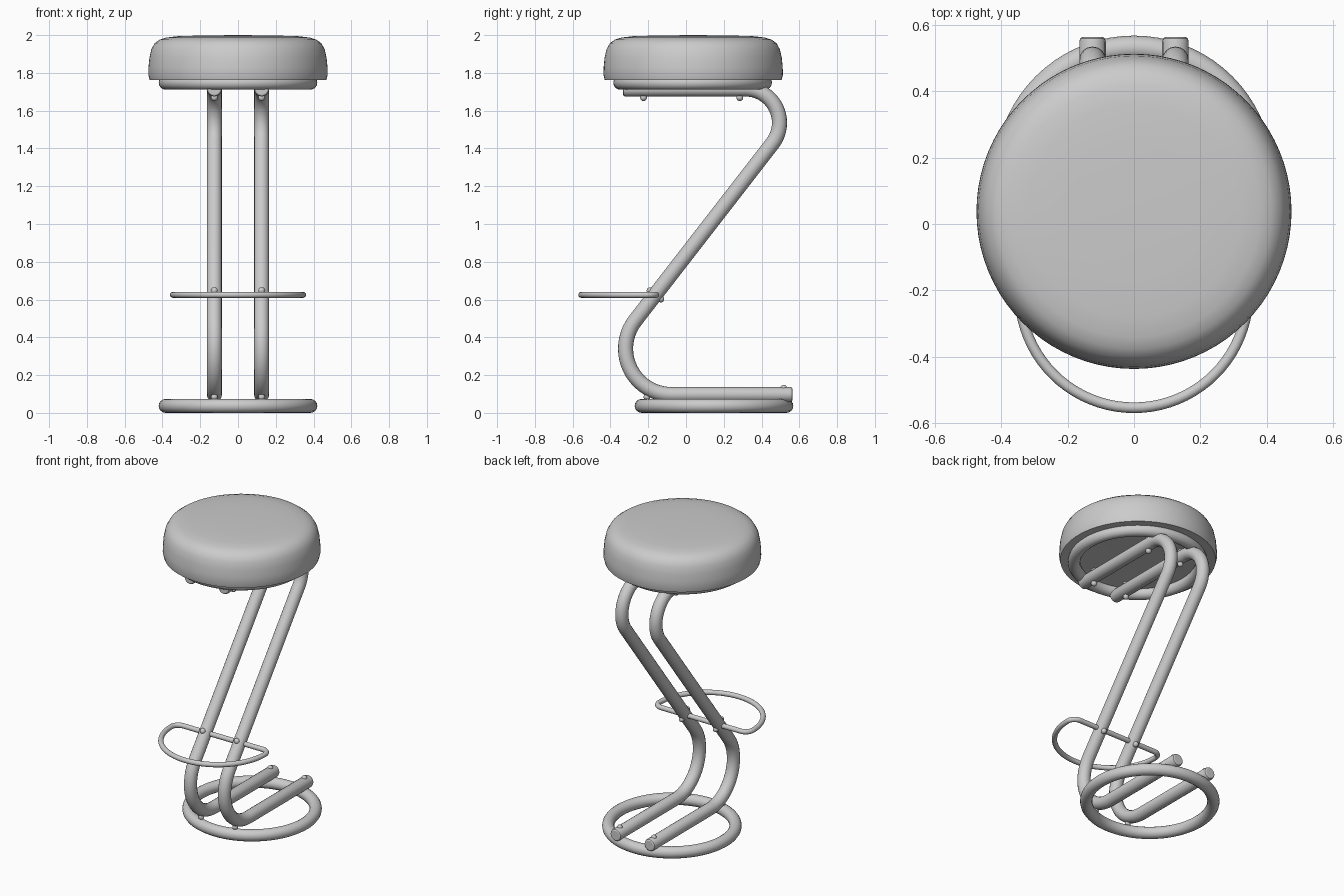
import bpy
import bmesh
from math import sin, cos, pi, atan2
from mathutils import Vector, Matrix

cube = bpy.data.objects.get("Cube")
if cube:
    bpy.data.objects.remove(cube, do_unlink=True)

# One plain grey for the whole stool
grey = bpy.data.materials.new("plain_grey")
grey.use_nodes = True
GREY = (0.6, 0.6, 0.6, 1)
grey.diffuse_color = GREY
grey.node_tree.nodes["Principled BSDF"].inputs["Base Color"].default_value = GREY


def finish(name, mesh):
    obj = bpy.data.objects.new(name, mesh)
    bpy.context.collection.objects.link(obj)
    mesh.materials.clear()
    mesh.materials.append(grey)
    bpy.ops.object.select_all(action="DESELECT")
    obj.select_set(True)
    bpy.context.view_layer.objects.active = obj
    bpy.ops.object.shade_smooth_by_angle(angle=0.7)
    return obj


def tube(name, points, radius, closed=False, tips=None):
    """Round tube swept along points; tips optionally scales the radius."""
    curve = bpy.data.curves.new(name, "CURVE")
    curve.dimensions = "3D"
    curve.bevel_depth = radius
    curve.bevel_resolution = 6
    curve.use_fill_caps = True
    spline = curve.splines.new("POLY")
    spline.points.add(len(points) - 1)
    for i, p in enumerate(points):
        spline.points[i].co = (*p, 1)
        spline.points[i].radius = tips[i] if tips else 1
    spline.use_cyclic_u = closed
    temp = bpy.data.objects.new(name, curve)
    bpy.context.collection.objects.link(temp)
    graph = bpy.context.evaluated_depsgraph_get()
    mesh = bpy.data.meshes.new_from_object(temp.evaluated_get(graph))
    bpy.data.objects.remove(temp, do_unlink=True)
    return finish(name, mesh)


def arc(cx, cy, r, start, end, steps):
    return [(cx + r * cos(start + (end - start) * i / steps),
             cy + r * sin(start + (end - start) * i / steps))
            for i in range(steps + 1)]


def ring(name, y, z, major, minor):
    pts = [(px, py, z) for px, py in arc(0, y, major, 0, 2 * pi, 72)[:-1]]
    return tube(name, pts, minor, closed=True)


def bolt(name, centre, axis, half):
    """Pin through a tube with a domed head at each end."""
    bm = bmesh.new()
    for s in (-1, 1):
        bmesh.ops.create_uvsphere(bm, u_segments=16, v_segments=10, radius=0.018,
                                  matrix=Matrix.Translation((0, 0, s * half)))
    bmesh.ops.create_cone(bm, segments=16, radius1=0.016, radius2=0.016, depth=2 * half)
    turn = Vector(axis).to_track_quat("Z", "Y").to_matrix().to_4x4()
    bm.transform(Matrix.Translation(centre) @ turn)
    mesh = bpy.data.meshes.new(name)
    bm.to_mesh(mesh)
    bm.free()
    return finish(name, mesh)


# Seat cushion: lathed profile with soft shoulders
profile = [(0, 1.765), (0.44, 1.765), (0.468, 1.762), (0.475, 1.79), (0.474, 1.83),
           (0.469, 1.88), (0.459, 1.925), (0.441, 1.957), (0.415, 1.976),
           (0.38, 1.987), (0.32, 1.994), (0.2, 1.998), (0, 2.0)]
bm = bmesh.new()
verts = [bm.verts.new((r, 0, z)) for r, z in profile]
edges = [bm.edges.new(pair) for pair in zip(verts, verts[1:])]
bmesh.ops.spin(bm, geom=verts + edges, cent=(0, 0, 0), axis=(0, 0, 1),
               angle=2 * pi, steps=80)
bmesh.ops.remove_doubles(bm, verts=bm.verts, dist=0.0005)
bmesh.ops.recalc_face_normals(bm, faces=bm.faces)
bm.transform(Matrix.Translation((0, 0.038, 0)))
seat_mesh = bpy.data.meshes.new("seat_cushion")
bm.to_mesh(seat_mesh)
bm.free()
finish("seat_cushion", seat_mesh)

# Rings under the seat and on the floor
ring("seat_ring", 0.035, 1.748, 0.383, 0.037)
ring("base_ring", 0.148, 0.037, 0.383, 0.037)

# Bent legs: top rail, upper bend, slope, lower bend, floor rail
lean = atan2(-0.613, 0.79)
path = [(-0.333, 1.715), (-0.33, 1.715), (-0.322, 1.715)]
path += arc(0.316, 1.536, 0.179, pi / 2, lean, 20)
path += arc(-0.077, 0.34, 0.243, pi + lean, 1.5 * pi, 20)
path += [(0.55, 0.097), (0.56, 0.097), (0.564, 0.097)]
tips = [0.75, 0.92] + [1] * (len(path) - 4) + [0.92, 0.75]

for side, x in (("left", 0.125), ("right", -0.125)):
    tube(side + "_leg", [(x, y, z) for y, z in path], 0.04, tips=tips)
    for place, y in (("front", -0.225), ("back", 0.285)):
        bolt(f"{side}_{place}_seat_bolt", (x, y, 1.715), (0, 0, 1), 0.046)
    for place, y, z in (("front", -0.207, 0.118), ("back", 0.517, 0.097)):
        bolt(f"{side}_{place}_base_bolt", (x, y, z), (0, 0, 1), 0.034)
    bolt(side + "_footrest_bolt", (x, -0.162, 0.625), (0, -0.79, 0.613), 0.036)

# Footrest: half-round loop closed by a straight bar with rounded corners
loop = arc(0, -0.21, 0.344, pi, 2 * pi, 40)
loop += arc(0.292, -0.21, 0.052, 0, pi / 2, 8)[1:]
loop += arc(-0.292, -0.21, 0.052, pi / 2, pi, 8)[:-1]
tube("footrest_loop", [(x, y, 0.625) for x, y in loop], 0.016, closed=True)
